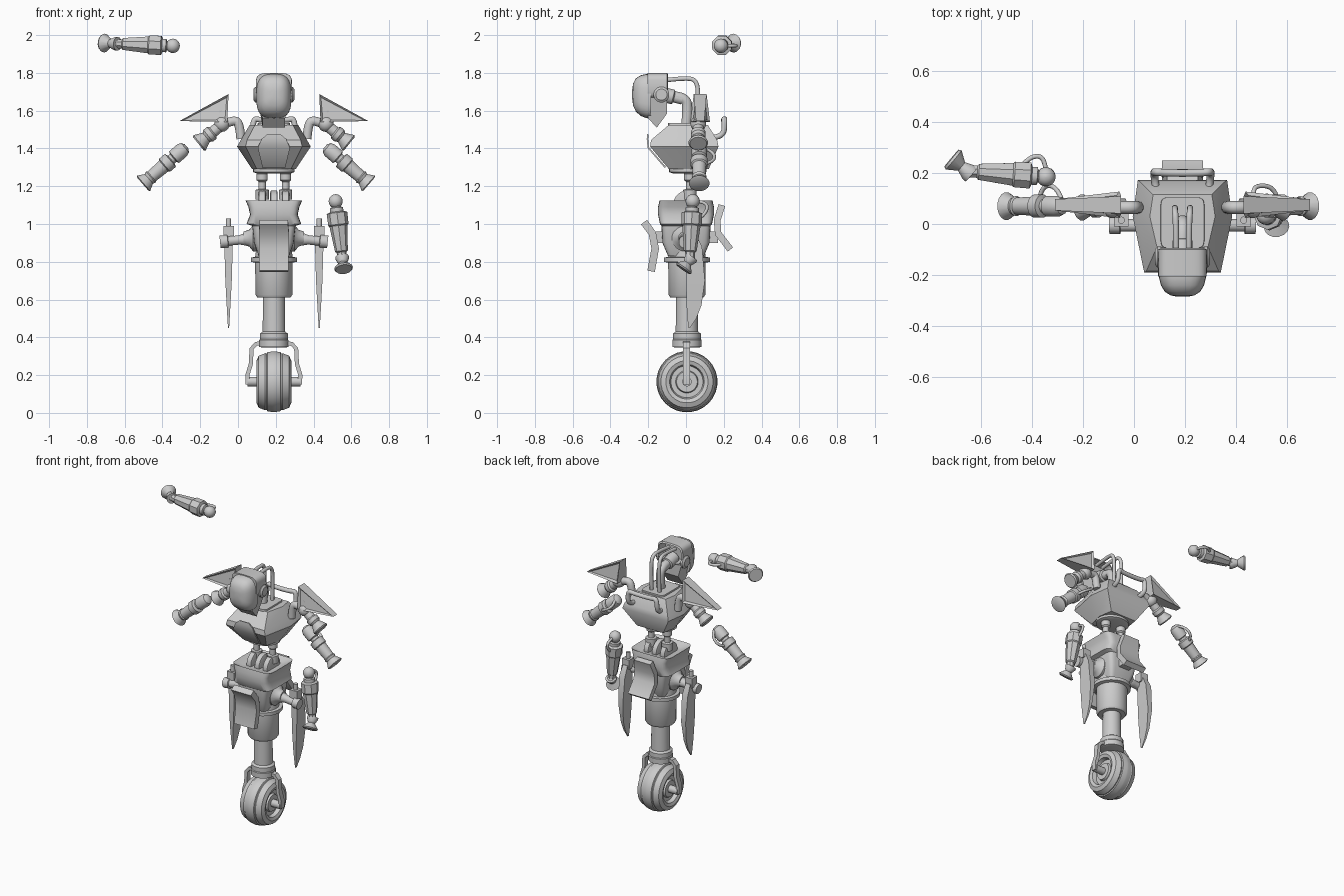
import bpy, bmesh, math
from mathutils import Vector

cube = bpy.data.objects.get("Cube")
if cube:
    bpy.data.objects.remove(cube)

CX = 0.19  # body centre line
grey = bpy.data.materials.new("plain_grey")
grey.use_nodes = True
COL = (0.6, 0.6, 0.6, 1)
grey.diffuse_color = COL
grey.node_tree.nodes["Principled BSDF"].inputs["Base Color"].default_value = COL


def skin(name, rings, inset=None, angle=35):
    """Join matching rings of points into one closed skin."""
    bm = bmesh.new()
    vs = [[bm.verts.new(p) for p in r] for r in rings]
    n = len(vs[0])
    for a, b in zip(vs, vs[1:]):
        for i in range(n):
            j = (i + 1) % n
            bm.faces.new((a[i], a[j], b[j], b[i]))
    caps = [bm.faces.new(vs[0]), bm.faces.new(vs[-1])]
    bmesh.ops.recalc_face_normals(bm, faces=bm.faces)
    if inset:
        bmesh.ops.inset_individual(bm, faces=caps, thickness=inset[0], depth=inset[1])
    me = bpy.data.meshes.new(name)
    bm.to_mesh(me)
    bm.free()
    me.materials.append(grey)
    ob = bpy.data.objects.new(name, me)
    bpy.context.collection.objects.link(ob)
    bpy.ops.object.select_all(action='DESELECT')
    bpy.context.view_layer.objects.active = ob
    ob.select_set(True)
    bpy.ops.object.shade_smooth_by_angle(angle=math.radians(angle))
    return ob


def lathe(name, a, b, prof, n=20, squash=1.0):
    """Turn (fraction along a-b, radius) pairs round the line a-b."""
    a, b = Vector(a), Vector(b)
    q = (b - a).to_track_quat('Z', 'Y')
    rings = []
    for t, r in prof:
        c = a.lerp(b, t)
        rings.append([c + q @ Vector((r * math.cos(k), r * squash * math.sin(k), 0))
                      for k in (2 * math.pi * (i + 0.5) / n for i in range(n))])
    return skin(name, rings)


def ball(name, c, r):
    prof = [(0.5 - 0.5 * math.cos(k), r * math.sin(k)) for k in
            (math.pi * (i + 0.15) / 10.3 for i in range(11))]
    c = Vector(c)
    return lathe(name, c - Vector((0, 0, r)), c + Vector((0, 0, r)), prof, 16)


def strip(name, pts, across, widths, thick):
    """Flat bar that follows a path, with its own half width at each point."""
    pts, across = [Vector(p) for p in pts], Vector(across)
    rings = []
    for i, (p, w) in enumerate(zip(pts, widths)):
        tan = pts[min(i + 1, len(pts) - 1)] - pts[max(i - 1, 0)]
        nrm = tan.cross(across).normalized() * thick
        rings.append([p + across * w + nrm, p + across * w - nrm,
                      p - across * w - nrm, p - across * w + nrm])
    return skin(name, rings)


def tube(name, pts, r):
    cu = bpy.data.curves.new(name, 'CURVE')
    cu.dimensions = '3D'
    sp = cu.splines.new('NURBS')
    sp.points.add(len(pts) - 1)
    for v, p in zip(sp.points, pts):
        v.co = (*p, 1)
    sp.use_endpoint_u = True
    sp.order_u = 3
    sp.resolution_u = 6
    cu.bevel_depth = r
    cu.bevel_resolution = 3
    cu.use_fill_caps = True
    cu.materials.append(grey)
    bpy.context.collection.objects.link(bpy.data.objects.new(name, cu))


def oval(hx, hz, p=2.0, n=28):
    """Rounded rectangle outline, squarer as p grows."""
    out = []
    for i in range(n):
        c, s = math.cos(2 * math.pi * i / n), math.sin(2 * math.pi * i / n)
        out.append((math.copysign(abs(c) ** (2 / p), c) * hx,
                    math.copysign(abs(s) ** (2 / p), s) * hz))
    return out


def box(name, lo, hi):
    return skin(name, [[(lo[0], lo[1], z), (hi[0], lo[1], z), (hi[0], hi[1], z),
                        (lo[0], hi[1], z)] for z in (lo[2], hi[2])])


# Wheel and hub
side = [(.1, .03), (.1, .055), (.18, .06), (.18, .085), (.04, .092), (0, .112),
        (.06, .138), (.25, .152), (.29, .15), (.31, .157), (.47, .162)]
wheel = side + [(1 - t, r) for t, r in reversed(side)]
lathe("wheel", (CX - .092, .005, .165), (CX + .092, .005, .165), wheel, 28)
lathe("axle", (CX - .14, .005, .165), (CX + .14, .005, .165), [(0, .025), (1, .025)], 16)

# Leg: collar, strut, main cylinder and flange
lathe("leg", (CX, .005, 0), (CX, .005, 1),
      [(.345, .06), (.35, .078), (.385, .078), (.39, .074), (.42, .074), (.43, .06),
       (.61, .058), (.61, .088), (.625, .098), (.795, .1), (.8, .122), (.823, .122),
       (.825, .1), (.9, .09)], 28)

# Pelvis block with flared corners, and the hip core below it
skin("pelvis", [[(CX + x, y, z) for x, y in oval(hx, hy, 7)] for z, hx, hy in
     [(1.1, .1, .1), (1.125, .15, .14), (1.09, .135, .148), (1.05, .126, .148),
      (1.0, .145, .138), (.99, .115, .13), (.9, .105, .125), (.83, .08, .095)]])
for dx in (-.062, 0, .062):
    lathe("waist_hinge", (CX + dx - .02, .005, 1.105), (CX + dx + .02, .005, 1.105),
          [(0, .06), (.1, .072), (.9, .072), (1, .06)], 24)

# Armour plates front and back
strip("front_plate", [(CX, -.222, 1.01), (CX, -.178, .95), (CX, -.163, .87), (CX, -.185, .75)],
      (1, 0, 0), [.075, .08, .08, .076], .02)
strip("rear_plate", [(CX, .19, 1.1), (CX, .165, 1.02), (CX, .17, .95), (CX, .235, .865)],
      (1, 0, 0), [.06, .075, .08, .08], .018)
box("plate_link", (CX - .04, -.16, .9), (CX + .04, .17, .96))

# Waist rods
for s in (-1, 1):
    x = CX + s * .062
    lathe("waist_rod", (x, .02, 1.13), (x, .02, 1.3),
          [(0, .036), (.3, .036), (.32, .02), (.55, .02), (.6, .03), (.8, .03), (.85, .022), (1, .022)], 14)

# Chest
half = {1.29: [(.09, -.09), (.115, .02), (.1, .12)], 1.41: [(.15, -.19), (.195, .03), (.175, .172)],
        1.445: [(.142, -.185), (.175, .03), (.165, .165)], 1.525: [(.1, -.09), (.128, .03), (.115, .115)]}
skin("chest", [[(CX + x, y, z) for x, y in h] + [(CX - x, y, z) for x, y in reversed(h)]
               for z, h in half.items()])
skin("chest_base", [[(CX + x, .01 + y, z) for x, y in oval(r, r * .9)]
                    for z, r in ((1.268, .09), (1.275, .11), (1.3, .11))])
skin("neck_platform", [[(CX + x, .005 + y, z) for x, y in oval(w, .1, 8)]
                       for z, w in ((1.5, .09), (1.535, .085))])
strip("chest_plate", [(CX, -.202, 1.475), (CX, -.204, 1.45), (CX, -.2, 1.405), (CX, -.11, 1.3)],
      (1, 0, 0), [.035, .065, .085, .06], .004)
tube("back_handle", [(CX - .1, .11, 1.46), (CX - .112, .2, 1.45), (CX - .11, .205, 1.56), (CX - .07, .2, 1.55),
                     (CX + .07, .2, 1.55), (CX + .11, .205, 1.56), (CX + .112, .2, 1.45), (CX + .1, .11, 1.46)], .015)

# Head: domed visor, helmet shell with open back, jaw
skin("visor", [[(CX + x, y, zc + z) for x, z in oval(.093 * k, .118 * k, 3)]
     for y, k, zc in [(-.285, .2, 1.685), (-.28, .5, 1.685), (-.265, .75, 1.683),
                      (-.24, .91, 1.68), (-.21, .99, 1.677), (-.185, 1, 1.677)]])
skin("helmet", [[(CX + x, y, 1.73 + z) for x, z in oval(w, h, 4)]
     for y, w, h in [(-.205, .095, .07), (-.1, .096, .07), (-.095, .085, .06), (-.16, .08, .055)]])
jaw = [(-.2, 1.67), (-.1, 1.67), (-.1, 1.585), (-.155, 1.51), (-.2, 1.56)]
skin("jaw", [[(CX + s * (.085 if z > 1.6 else .06), y, z) for y, z in jaw] for s in (-1, 1)])
lathe("neck_joint", (CX, -.14, 1.69), (CX, -.02, 1.66), [(0, .04), (.6, .04), (.65, .028), (1, .028)], 16)
tube("neck", [(CX, -.06, 1.675), (CX, 0, 1.67), (CX, .01, 1.6), (CX, 0, 1.52)], .028)
for s in (-1, 1):
    tube("head_cable", [(CX + s * .025, -.12, 1.76), (CX + s * .025, .0, 1.775), (CX + s * .03, .06, 1.76),
                        (CX + s * .03, .065, 1.65), (CX + s * .03, .06, 1.52)], .012)
    lathe("ear", (CX + s * .085, -.13, 1.685), (CX + s * .108, -.13, 1.685),
          [(0, .042), (.6, .042), (1, .03)], 16)

# Parts that come in pairs
for s in (-1, 1):
    def X(d):
        return CX + s * d
    # Fork arm beside the wheel
    strip("fork", [(X(.06), .003, .37), (X(.095), .003, .365), (X(.118), .003, .34), (X(.122), .003, .26),
                   (X(.14), .003, .2), (X(.138), .003, .15)], (0, 1, 0), [.018] * 6, .011)
    # Hip arm and hanging blade
    lathe("hip_joint", (X(.06), -.005, .925), (X(.16), -.005, .925),
          [(0, .07), (.5, .07), (.7, .045), (1, .035)], 18)
    lathe("hip_arm", (X(.14), -.005, .92), (X(.285), -.005, .905),
          [(0, .028), (.1, .033), (.3, .025), (.7, .025), (.72, .034), (1, .034)], 16)
    box("blade_mount", (X(.24) - .028, -.01, .925), (X(.24) + .028, .045, .99))
    lathe("blade_pin", (X(.24), .015, .98), (X(.24), .015, 1.03), [(0, .014), (1, .014)], 12)
    skin("blade", [[(X(.24) + w, y0, z), (X(.24) + w, y1, z), (X(.24) - w, y1, z), (X(.24) - w, y0, z)]
         for z, y0, y1, w in [(.95, .005, .05, .018), (.88, 0, .085, .022), (.7, 0, .1, .017),
                              (.57, .003, .082, .01), (.5, .008, .055, .006), (.45, .012, .022, .003)]])
    # Shoulder: bent tube, ball, upper arm and triangular pad
    tube("shoulder_tube", [(X(.26), .065, 1.53), (X(.205), .065, 1.555), (X(.18), .065, 1.52),
                           (X(.175), .065, 1.45)], .025)
    ball("shoulder_ball", (X(.275), .065, 1.53), .042)
    lathe("upper_arm", (X(.27), .065, 1.53), (X(.4), .065, 1.425),
          [(0, .028), (.4, .03), (.45, .04), (.6, .04), (.68, .03), (.95, .052), (1, .045)], 14)
    skin("shoulder_pad", [[(X(.5), .075 + k * .022, 1.545), (X(.24), .075 + k * .034, 1.688),
                           (X(.247), .075 + k * .052, 1.54)] for k in (-1, 1)], (.02, -.012))
    lathe("pad_mount", (X(.28), .07, 1.55), (X(.28), .07, 1.6), [(0, .025), (1, .025)], 12)

# Lower arms, set apart from the elbows
for a, b in (((-.285, .07, 1.4), (-.5, .07, 1.215)), ((.475, .07, 1.4), (.69, .07, 1.215))):
    lathe("lower_arm", a, b, [(-.06, .015), (-.02, .033), (.05, .041), (.25, .041), (.27, .028), (.32, .028),
                              (.34, .046), (.48, .046), (.5, .038), (.8, .034), (.82, .04), (.87, .034),
                              (1, .055), (1.02, .045)], 16)
    tube("lower_arm_cable", [(a[0], .1, a[2]), (a[0] - .02, .15, a[2] - .02), (a[0] + (b[0] - a[0]) * .35, .15, 1.33),
                             (a[0] + (b[0] - a[0]) * .4, .1, 1.32)], .009)

# Loose forearms: elbow ball, faceted sleeve, wrist and bell-shaped end
for elbow, wrist, tip, out in (((-.345, .185, 1.943), (-.655, .208, 1.955), (-.715, .258, 1.958), (0, .06, 0)),
                               ((.517, .035, 1.12), (.553, .02, .81), (.56, -.015, .76), (0, .06, 0))):
    e, w, t, out = Vector(elbow), Vector(wrist), Vector(tip), Vector(out)
    ball("elbow_ball", e, .038)
    lathe("elbow_cap", e, e.lerp(w, .25), [(0, .025), (.4, .025), (.45, .036), (1, .036)], 16)
    lathe("forearm", e, w, [(.18, .04), (.2, .055), (.4, .054), (.42, .048), (.85, .034), (.87, .026), (.97, .026)], 8)
    ball("wrist", w, .03)
    lathe("hand", w.lerp(t, -.3), t, [(0, .036), (.15, .036), (.5, .022), (.9, .05), (1, .044)], 14)
    tube("forearm_cable", [e, e + out * 1.3, e.lerp(w, .2) + out * 1.3, e.lerp(w, .3) + out * .6], .009)
